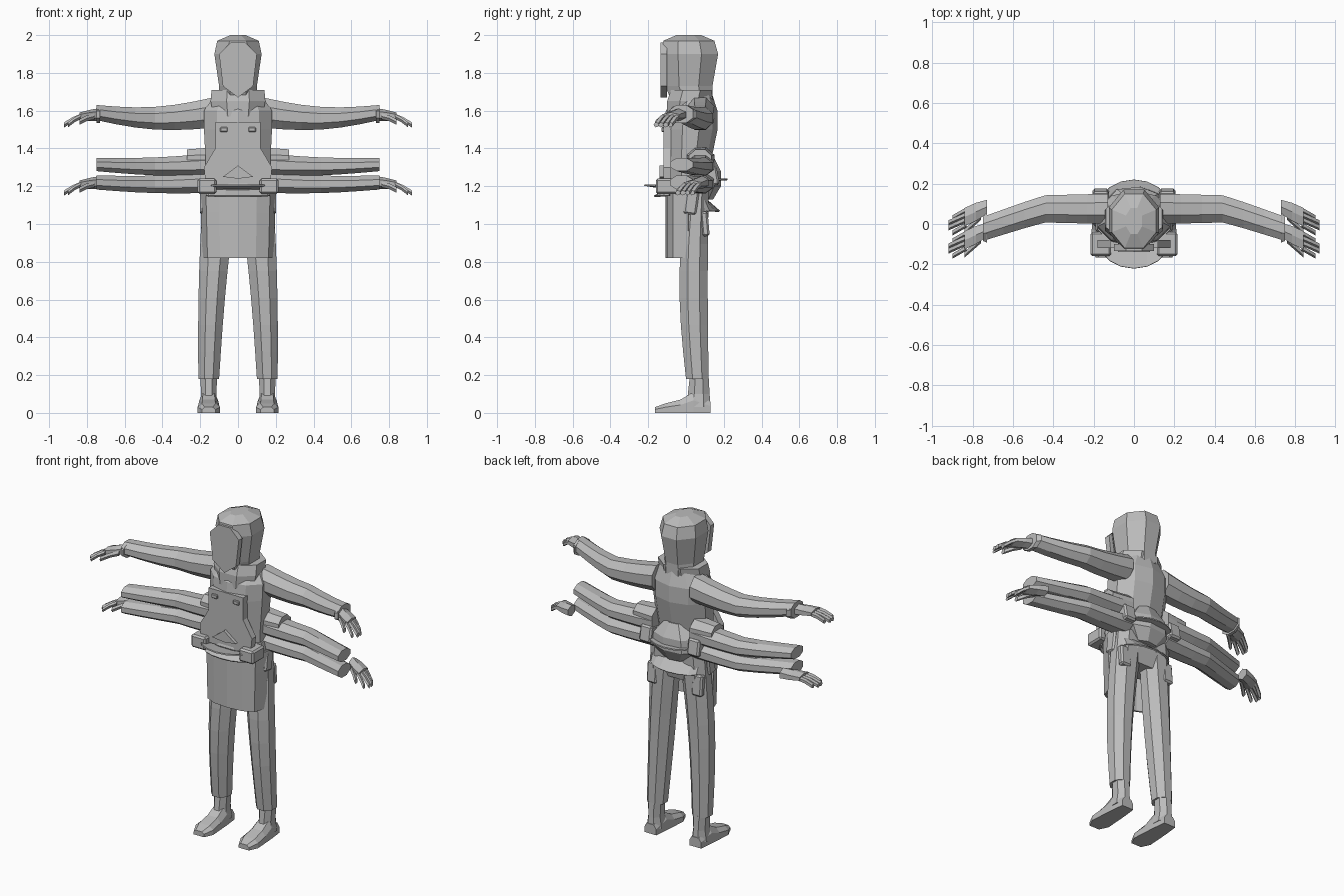
import bpy, bmesh
from math import cos, sin, pi, radians
from mathutils import Vector, Matrix

if "Cube" in bpy.data.objects:
    bpy.data.objects.remove(bpy.data.objects["Cube"], do_unlink=True)

GREY = (.5, .5, .5, 1)
grey = bpy.data.materials.new("plain grey")
grey.diffuse_color = GREY
grey.use_nodes = True
grey.node_tree.nodes["Principled BSDF"].inputs["Base Color"].default_value = GREY

# Main landmarks of the figure
ANKLE, WAIST = .18, 1.18
SHOULDER, ELBOW, WRIST = .13, .45, .75


def blend(a, b, t):
    return a + (b - a) * t


def finish(name, bm, mirror=False, thickness=0):
    bmesh.ops.recalc_face_normals(bm, faces=bm.faces)
    mesh = bpy.data.meshes.new(name)
    bm.to_mesh(mesh)
    bm.free()
    mesh.materials.append(grey)
    part = bpy.data.objects.new(name, mesh)
    bpy.context.collection.objects.link(part)
    if mirror:
        part.modifiers.new("Mirror", "MIRROR")
    if thickness:
        part.modifiers.new("Thickness", "SOLIDIFY").thickness = thickness


def skin(bm, rings, closed=True):
    """Join successive rings of points with quads and cap closed tubes."""
    rows = [[bm.verts.new(point) for point in ring] for ring in rings]
    count = len(rows[0])
    for low, high in zip(rows, rows[1:]):
        for i in range(count if closed else count - 1):
            j = (i + 1) % count
            bm.faces.new((low[i], low[j], high[j], high[i]))
    if closed:
        bm.faces.new(rows[0])
        bm.faces.new(rows[-1])


def loft(name, rings, mirror=False):
    bm = bmesh.new()
    skin(bm, rings)
    finish(name, bm, mirror)


def polygon(sides):
    """Unit polygon with flat sides facing the axes."""
    angles = [(i + .5) * 2 * pi / sides for i in range(sides)]
    return [(cos(a) / cos(pi / sides), sin(a) / cos(pi / sides)) for a in angles]


def level(z, half, front, back, x=0, sides=8):
    """Horizontal section between a front and a back y."""
    middle, reach = (front + back) / 2, (back - front) / 2
    return [Vector((x + half * u, middle + reach * v, z)) for u, v in polygon(sides)]


def upright(centre, width, height, sides=8):
    """Section facing along x."""
    return [Vector(centre) + Vector((0, width * u / 2, height * v / 2)) for u, v in polygon(sides)]


def box(name, centre, size, tilt=0, bevel=.01):
    bm = bmesh.new()
    matrix = Matrix.Translation(centre) @ Matrix.Rotation(radians(tilt), 4, "X")
    bmesh.ops.create_cube(bm, size=1, matrix=matrix @ Matrix.Diagonal((*size, 1)))
    bmesh.ops.bevel(bm, geom=bm.edges[:], offset=bevel, segments=1, affect="EDGES")
    finish(name, bm, mirror=True)


def plate(name, outline, front, back):
    """Symmetric slab from half an outline in x and z."""
    points = outline + [(-x, z) for x, z in reversed(outline) if x > 0]
    loft(name, [[Vector((x, y, z)) for x, z in points] for y in (front, back)])


# Hooded head, face and collar
loft("hood", [
    level(z=1.66, half=.1, front=-.08, back=.14),
    level(z=1.73, half=.1, front=-.11, back=.14),
    level(z=1.9, half=.125, front=-.13, back=.17),
    level(z=1.97, half=.11, front=-.12, back=.15),
    level(z=2, half=.04, front=-.05, back=.08)])
plate("face_panel", [(0, 1.67), (.08, 1.73), (.1, 1.9), (.04, 1.96)], front=-.135, back=-.1)
loft("collar", [
    level(z=1.57, half=.13, front=-.1, back=.12),
    level(z=1.65, half=.145, front=-.1, back=.13),
    level(z=1.71, half=.14, front=-.08, back=.14)])

# Torso with a chest bib
loft("torso", [
    level(z=WAIST, half=.17, front=-.09, back=.11, sides=10),
    level(z=1.3, half=.17, front=-.1, back=.12, sides=10),
    level(z=1.5, half=.18, front=-.11, back=.16, sides=10),
    level(z=1.6, half=.18, front=-.1, back=.16, sides=10),
    level(z=1.7, half=.11, front=-.03, back=.13, sides=10)])
plate("chest_bib", [(0, 1.2), (.17, 1.2), (.18, 1.3), (.12, 1.4), (.12, 1.54), (0, 1.54)], front=-.12, back=-.08)
plate("belt_crest", [(0, 1.24), (.08, 1.25), (0, 1.31)], front=-.14, back=-.1)
box("bib_buckle", (.075, -.12, 1.5), (.04, .02, .025), bevel=.004)


# Three pairs of sleeves that share one bent arm line
def arm_y(x):
    return .075 - .33 * max(0, x - ELBOW)


def sleeve(name, z, shoulder, wrist, sag, start=SHOULDER, end=WRIST):
    rings = []
    steps = 6
    for i in range(steps + 1):
        t = i / steps
        x = blend(start, end, t)
        centre = (x, arm_y(x), z - sag * sin(pi * t))
        rings.append(upright(centre, blend(.15, .12, t), blend(shoulder, wrist, t)))
    loft(name, rings, mirror=True)


sleeve("upper_sleeve", z=1.59, shoulder=.16, wrist=.08, sag=.03)
sleeve("sleeve_cuff", z=1.58, shoulder=.09, wrist=.09, sag=0, start=.73)
sleeve("middle_sleeve", z=1.315, shoulder=.12, wrist=.07, sag=.01)
sleeve("shoulder_flap", z=1.34, shoulder=.13, wrist=.11, sag=0, end=.27)
sleeve("lower_sleeve", z=1.22, shoulder=.11, wrist=.075, sag=.01)


# Hands: palm, four drooping fingers and a thumb
def digit(bm, start, end, bulk):
    middle = start.lerp(end, .5) + Vector((0, 0, .005))
    skin(bm, [upright(point, bulk, bulk, sides=5) for point in (start, middle, end)])


def hand(name, y, z):
    wrist = Vector((WRIST - .02, y, z))
    knuckles = wrist + Vector((.11, -.05, -.01))
    bm = bmesh.new()
    skin(bm, [upright(wrist, .07, .06, 6),
              upright(wrist.lerp(knuckles, .5), .09, .05, 6),
              upright(knuckles, .09, .035, 6)])
    for i in range(4):
        root = knuckles + Vector((-.01, .025 * (i - 1.5), 0))
        length = .09 if i in (1, 2) else .07
        digit(bm, root, root + Vector((length, -.04, -.045)), bulk=.023)
    thumb = wrist + Vector((.03, -.05, -.01))
    digit(bm, thumb, thumb + Vector((.08, -.07, -.03)), bulk=.026)
    finish(name, bm, mirror=True)


hand("upper_hand", y=-.03, z=1.58)
hand("spare_hand", y=.085, z=1.22)

# Belt, pouches and pack
loft("belt", [
    level(z=1.16, half=.18, front=-.11, back=.12, sides=12),
    level(z=1.2, half=.19, front=-.125, back=.13, sides=12),
    level(z=1.24, half=.18, front=-.11, back=.12, sides=12)])
box("front_pouch", (.165, -.1, 1.2), (.1, .12, .08))
box("hip_pouch", (.165, .12, 1.25), (.08, .1, .1), tilt=10)
box("side_pouch", (.165, .06, 1.34), (.06, .1, .07))
box("hip_strap", (.185, .03, 1.13), (.03, .07, .16), tilt=-8)
box("thigh_pocket", (.155, .1, 1), (.07, .04, .13), tilt=5)
loft("back_pack", [
    level(z=1.13, half=.07, front=.06, back=.14, sides=7),
    level(z=1.2, half=.13, front=.06, back=.18, sides=7),
    level(z=1.28, half=.12, front=.06, back=.18, sides=7),
    level(z=1.36, half=.06, front=.06, back=.14, sides=7)])


# Thin curved flaps flaring from the waist
def flap(name, side, reach, inner_z, outer_z):
    rows = []
    for out, z in ((.1, inner_z), (reach, outer_z)):
        arc = [pi * i / 8 for i in range(9)]
        rows.append([Vector((.17 * cos(a), side * blend(.09, out, sin(a)), z)) for a in arc])
    bm = bmesh.new()
    skin(bm, rows, closed=False)
    finish(name, bm, thickness=.008)


flap("front_flap", side=-1, reach=.22, inner_z=1.19, outer_z=1.21)
flap("front_lower_lip", side=-1, reach=.17, inner_z=1.19, outer_z=1.15)
flap("back_flap", side=1, reach=.22, inner_z=1.23, outer_z=1.24)
flap("back_lower_flap", side=1, reach=.18, inner_z=1.14, outer_z=1.07)

# Trousers, with knees set slightly forward
loft("hips", [
    level(z=1, half=.15, front=-.05, back=.1),
    level(z=1.08, half=.18, front=-.08, back=.12),
    level(z=WAIST, half=.17, front=-.09, back=.11)])
leg = []
for i in range(8):
    t = i / 7
    bow = sin(pi * t)
    middle, reach = .06 - .02 * bow, .06 + .015 * bow
    leg.append(level(z=blend(ANKLE, WAIST, t), half=blend(.055, .09, t),
                     front=middle - reach, back=middle + reach, x=blend(.155, .095, t) + .01 * bow))
loft("trouser_leg", leg, mirror=True)

# Front apron wrapping round the thighs
panel = [(.2, .01), (.17, -.07), (.1, -.1), (0, -.108)]
panel += [(-x, y) for x, y in reversed(panel[:-1])]
bm = bmesh.new()
skin(bm, [[Vector((x * blend(.95, 1, i / 3), y, blend(.82, WAIST, i / 3))) for x, y in panel]
          for i in range(4)], closed=False)
finish("apron", bm, thickness=.01)

# Boots
FOOT_X = .155
loft("boot_shaft", [
    level(z=.03, half=.05, front=0, back=.13, x=FOOT_X),
    level(z=.1, half=.04, front=.01, back=.125, x=FOOT_X),
    level(z=.19, half=.045, front=.02, back=.12, x=FOOT_X)], mirror=True)
profile = [(-1, 0), (1, 0), (1, .6), (.6, 1), (-.6, 1), (-1, .6)]
foot = [(.13, .04, .06), (.04, .05, .11), (-.03, .055, .07), (-.11, .06, .05), (-.165, .035, .03)]
loft("boot_foot", [[Vector((FOOT_X + half * u, y, top * v)) for u, v in profile]
                   for y, half, top in foot], mirror=True)
